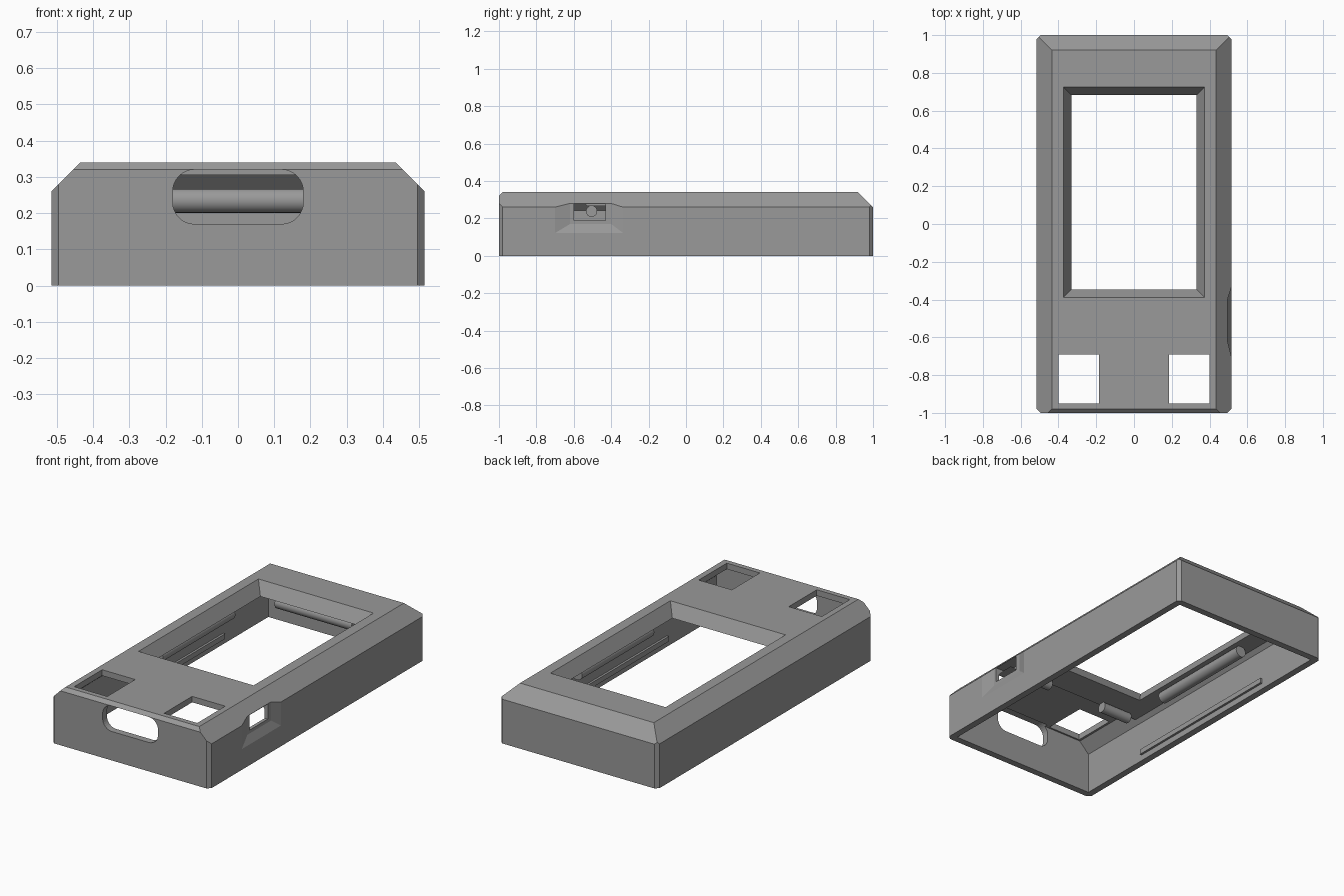
import bpy, bmesh, math
from mathutils import Vector

if "Cube" in bpy.data.objects:
    bpy.data.objects.remove(bpy.data.objects["Cube"])

grey = bpy.data.materials.new("plain grey")
grey.diffuse_color = (0.32, 0.32, 0.32, 1)
grey.use_nodes = True
grey.node_tree.nodes["Principled BSDF"].inputs["Base Color"].default_value = grey.diffuse_color


def finish(bm, name, smooth=False):
    bmesh.ops.recalc_face_normals(bm, faces=bm.faces[:])
    me = bpy.data.meshes.new(name)
    bm.to_mesh(me)
    bm.free()
    me.materials.append(grey)
    ob = bpy.data.objects.new(name, me)
    bpy.context.collection.objects.link(ob)
    if smooth:
        bpy.context.view_layer.objects.active = ob
        ob.select_set(True)
        bpy.ops.object.shade_smooth_by_angle(angle=math.radians(35))
        ob.select_set(False)
    return ob


def hull(name, pts):
    bm = bmesh.new()
    for p in pts:
        bm.verts.new(p)
    bmesh.ops.convex_hull(bm, input=bm.verts[:])
    bmesh.ops.dissolve_limit(bm, angle_limit=0.01, verts=bm.verts[:], edges=bm.edges[:])
    return finish(bm, name)


def rect(x0, x1, y0, y1, z):
    return [(x, y, z) for x in (x0, x1) for y in (y0, y1)]


def box(name, x0, x1, y0, y1, z0, z1):
    return hull(name, rect(x0, x1, y0, y1, z0) + rect(x0, x1, y0, y1, z1))


def rod(name, a, b, r=0.034):
    a, b = Vector(a), Vector(b)
    bm = bmesh.new()
    bmesh.ops.create_cone(bm, cap_ends=True, segments=32, radius1=r, radius2=r, depth=(b - a).length)
    bm.transform((b - a).to_track_quat('Z', 'Y').to_matrix().to_4x4())
    bmesh.ops.translate(bm, verts=bm.verts[:], vec=(a + b) / 2)
    return finish(bm, name, True)


# Case body: a block trimmed by bevel planes
bm = bmesh.new()
bmesh.ops.create_cube(bm, size=1)
for v in bm.verts:
    v.co = (v.co.x * 1.03, v.co.y * 2, (v.co.z + 0.5) * 0.34)
planes = [((1, 0, 1), 0.775), ((-1, 0, 1), 0.775), ((0, 1, 1), 1.26), ((0, -1, 1), 1.32)]
planes += [((sx, sy, 0), 1.495) for sx in (1, -1) for sy in (1, -1)]
for n, d in planes:
    n = Vector(n)
    cut = bmesh.ops.bisect_plane(bm, geom=bm.verts[:] + bm.edges[:] + bm.faces[:], dist=1e-5,
                                 plane_co=n * (d / n.length_squared), plane_no=n, clear_outer=True)
    bmesh.ops.edgeloop_fill(bm, edges=[e for e in cut["geom_cut"] if isinstance(e, bmesh.types.BMEdge)])
case = finish(bm, "case_shell")

cutters = []
# Open underside with a bevelled ceiling, and a deeper pocket at the front
cutters.append(hull("cavity_cutter", rect(-.475, .475, -.96, .96, -.1) + rect(-.475, .475, -.96, .96, .243)
                    + rect(-.453, .453, -.96, .938, .265)))
cutters.append(hull("front_pocket_cutter", rect(-.475, .475, -.96, -.505, .2) + rect(-.475, .475, -.96, -.505, .243)
                    + rect(-.413, .413, -.96, -.567, .305)))
# Screen opening, flared towards the top
cutters.append(hull("screen_cutter", rect(-.38, .38, -.395, .73, .35) + rect(-.295, .295, -.31, .645, .265)
                    + rect(-.295, .295, -.31, .645, .2)))
# Two square button openings
for s in (-1, 1):
    x0, x1 = sorted((s * .185, s * .4))
    cutters.append(box("button_cutter", x0, x1, -.95, -.69, .2, .4))
# Rounded slot in the front wall
pts = []
for cx, cz, a0 in ((.12, .26, 0), (-.12, .26, 90), (-.12, .23, 180), (.12, .23, 270)):
    for i in range(9):
        a = math.radians(a0 + i * 11.25)
        pts += [(cx + .06 * math.cos(a), y, cz + .06 * math.sin(a)) for y in (-1.05, -.94)]
cutters.append(hull("slot_cutter", pts))
# Side port with a shallow scoop around it
scoop = [(.495, y, z) for y in (-.62, -.40) for z in (.17, .32)]
scoop += [(.52, y, z) for y in (-.72, -.32) for z in (.11, .34)]
cutters.append(hull("scoop_cutter", scoop))
cutters.append(box("port_cutter", .42, .6, -.6, -.43, .19, .278))

for c in cutters:
    m = case.modifiers.new(c.name, 'BOOLEAN')
    m.operation, m.solver, m.object = 'DIFFERENCE', 'EXACT', c
    c.hide_render = True
    c.hide_set(True)

# Rounded retaining rods and snap ridges inside
for s, side in ((-1, "left"), (1, "right")):
    rod(side + "_rod", (s * .38, -.2, .235), (s * .38, .47, .235))
    rod(side + "_front_rod", (s * .19, -.505, .238), (s * .38, -.505, .238), .03)
    x0, x1 = sorted((s * .462, s * .48))
    box(side + "_snap_ridge", x0, x1, -.5, .54, .035, .065)
rod("back_rod", (-.25, .73, .235), (.25, .73, .235))
